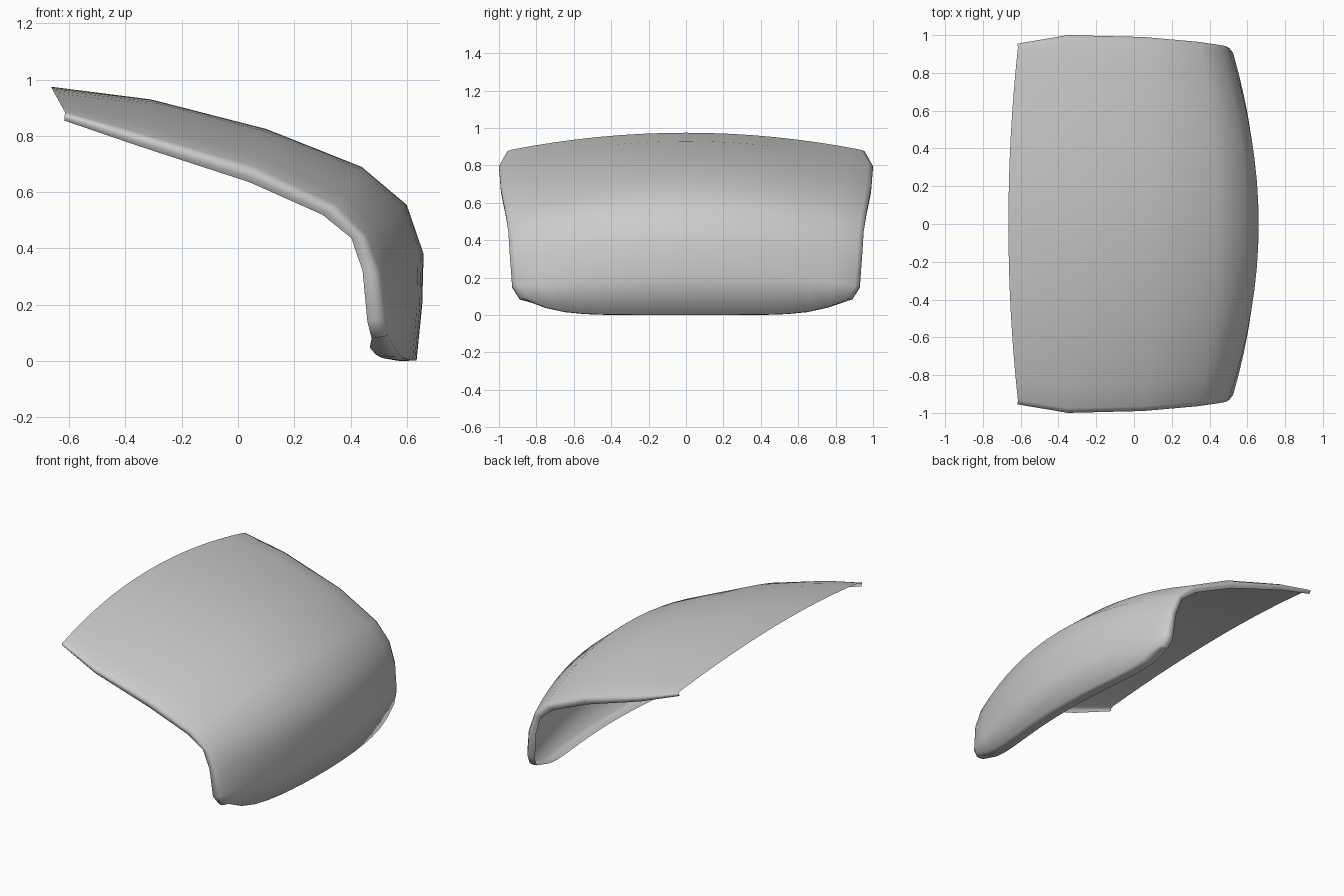
import bpy, bmesh

if "Cube" in bpy.data.objects:
    bpy.data.objects.remove(bpy.data.objects["Cube"])

# Stations along the panel: centre (x, z), shoulder (x, z), half width, lip (x, z)
stations = [
    ((-.665, .975), (-.615, .885), .955, (-.618, .855)),
    ((-.310, .930), (-.350, .810), 1.00, (-.350, .763)),
    ((.100, .825), (.055, .692), .990, (.040, .636)),
    ((.440, .690), (.350, .555), .965, (.300, .520)),
    ((.600, .555), (.455, .450), .950, (.403, .437)),
    ((.660, .380), (.505, .320), .942, (.443, .320)),
    ((.655, .200), (.525, .160), .930, (.460, .140)),
    ((.635, .002), (.535, .090), .890, (.475, .080)),
]
N = 8  # columns per half


def half_section(c, s, w, l, zpow):
    """Crowned half section from the centre out, then the folded side lip."""
    inner = w - .025
    pts = []
    for j in range(N + 1):
        t = j / N
        pts.append((c[0] + (s[0] - c[0]) * t ** 2, inner * t,
                    c[1] + (s[1] - c[1]) * t ** zpow))
    for f, y in ((.3, w), (.7, w - .001), (1, w - .012)):
        pts.append((s[0] + (l[0] - s[0]) * f, y, s[1] + (l[1] - s[1]) * f))
    return pts


powers = [2, 2, 2, 2, 2, 2, 2.5, 6]
halves = [half_section(*st, p) for st, p in zip(stations, powers)]

# Bottom lip folded inward, closing onto the side lip at the corners
last = halves[-1]
for k, z in ((.5, -.002), (1, .006)):
    row = [(x - .09 * k, y, p + z) for x, y, p in last[:N]]
    corner = [tuple(a + (b - a) * k for a, b in zip(q, last[-1])) for q in last[N:]]
    halves.append(row + corner)

# Mirror the half sections and skin them
bm = bmesh.new()
rows = []
for h in halves:
    full = [(x, -y, z) for x, y, z in reversed(h[1:])] + h
    rows.append([bm.verts.new((x, y, max(z, 0))) for x, y, z in full])
for a, b in zip(rows, rows[1:]):
    for j in range(len(a) - 1):
        bm.faces.new((a[j], b[j], b[j + 1], a[j + 1]))
bmesh.ops.remove_doubles(bm, verts=bm.verts, dist=.0005)
bmesh.ops.recalc_face_normals(bm, faces=bm.faces)
# Outside faces up
if sum(f.normal.z * f.calc_area() for f in bm.faces) < 0:
    bmesh.ops.reverse_faces(bm, faces=bm.faces)

mesh = bpy.data.meshes.new("curved_panel")
bm.to_mesh(mesh)
bm.free()
panel = bpy.data.objects.new("curved_panel", mesh)
bpy.context.collection.objects.link(panel)
for p in mesh.polygons:
    p.use_smooth = True
